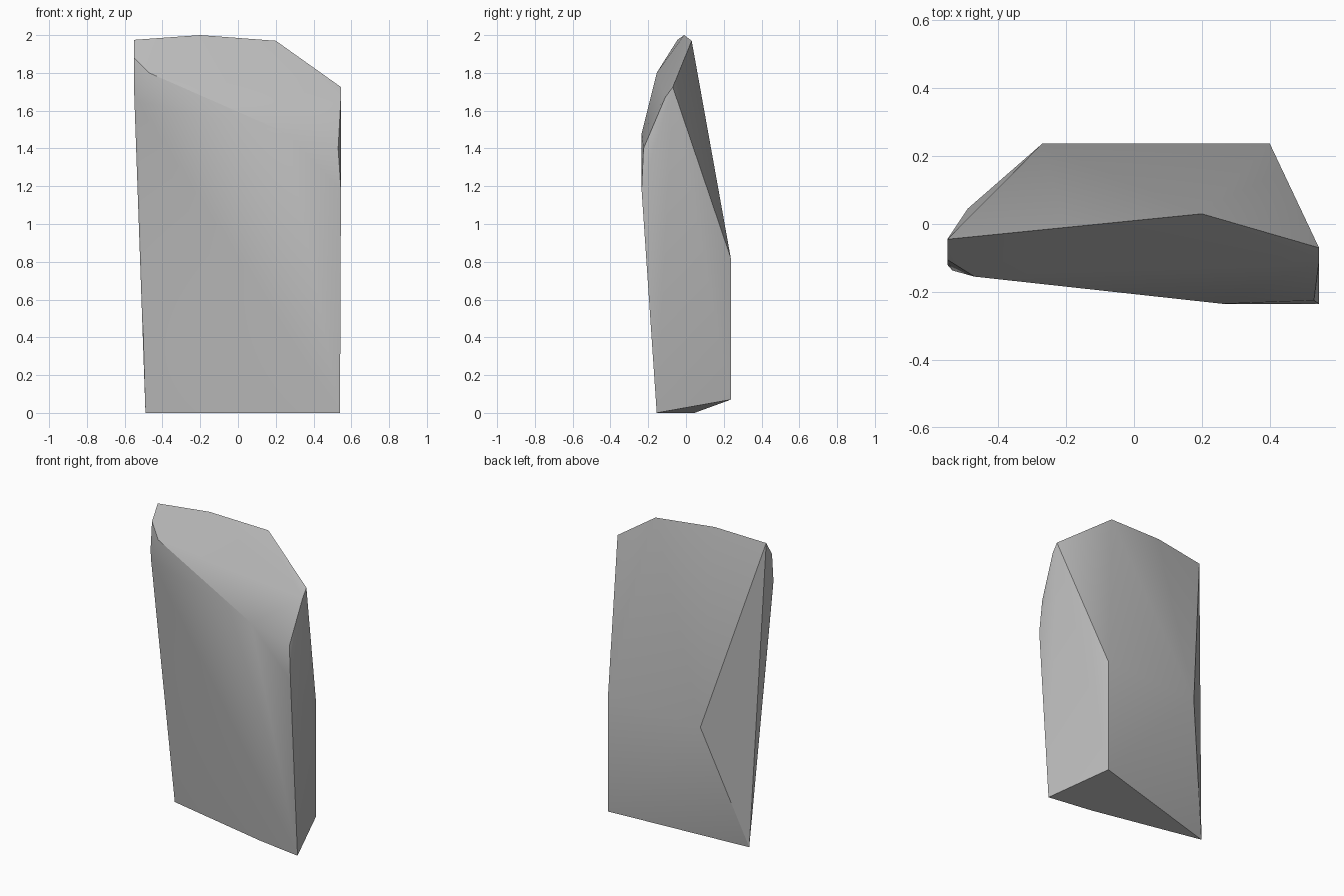
import bpy
import bmesh
import math

default_cube = bpy.data.objects.get("Cube")
if default_cube:
    bpy.data.objects.remove(default_cube, do_unlink=True)

# Grey stone material
stone = bpy.data.materials.new("grey_stone")
stone.use_nodes = True
stone_colour = (0.5, 0.5, 0.5, 1)
stone.diffuse_color = stone_colour
stone.node_tree.nodes["Principled BSDF"].inputs["Base Color"].default_value = stone_colour

# Corner groups of the chipped slab
crest = [(-.55, -.045, 1.975), (-.2, -.01, 2), (.2, .03, 1.97), (.545, -.07, 1.725)]
brow = [(-.55, -.105, 1.88), (-.47, -.155, 1.8), (.26, -.235, 1.48),
        (.53, -.225, 1.4), (.545, -.11, 1.67)]
front_face = [(-.55, -.12, 1.7), (-.535, -.137, 1.65), (.545, -.235, 1.18)]
back_face = [(-.27, .237, .8), (.4, .237, .82), (.4, .237, .07)]
foot = [(-.49, .045, 0), (.24, -.11, 0), (.54, -.155, 0)]


def convex_rock(name, corners, material):
    """Wrap a faceted convex stone around its corners."""
    bm = bmesh.new()
    for corner in corners:
        bm.verts.new(corner)
    hull = bmesh.ops.convex_hull(bm, input=list(bm.verts))
    loose = set(hull["geom_interior"] + hull["geom_unused"])
    bmesh.ops.delete(bm, geom=[v for v in loose if isinstance(v, bmesh.types.BMVert)],
                     context="VERTS")
    bmesh.ops.recalc_face_normals(bm, faces=list(bm.faces))
    mesh = bpy.data.meshes.new(name)
    bm.to_mesh(mesh)
    bm.free()
    mesh.materials.append(material)
    rock = bpy.data.objects.new(name, mesh)
    bpy.context.collection.objects.link(rock)
    return rock


rock = convex_rock("standing_stone", crest + brow + front_face + back_face + foot, stone)

# Soft faces with crisp chipped edges
bpy.ops.object.select_all(action="DESELECT")
rock.select_set(True)
bpy.context.view_layer.objects.active = rock
bpy.ops.object.shade_smooth_by_angle(angle=math.radians(30))
